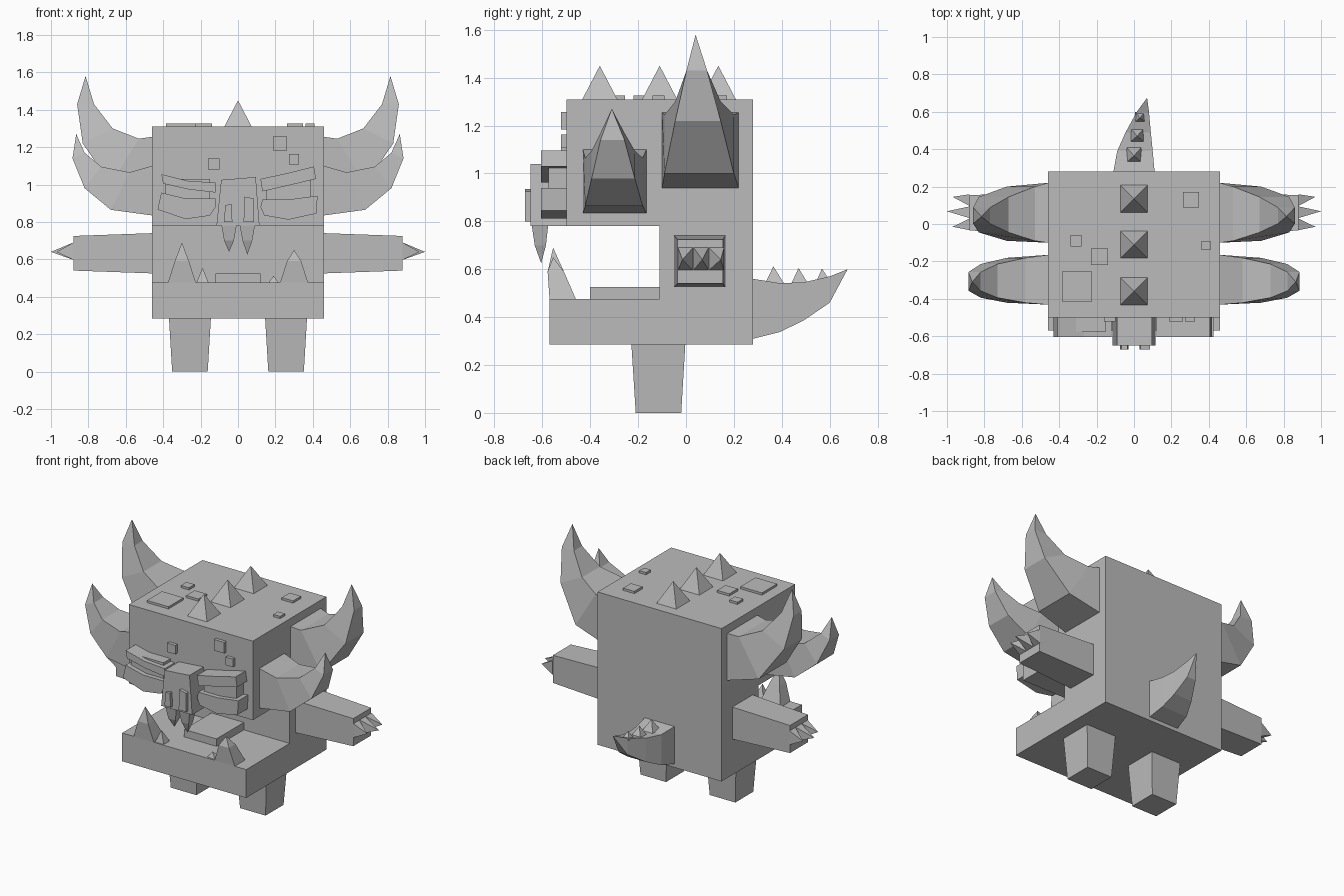
import bpy

if "Cube" in bpy.data.objects:
    bpy.data.objects.remove(bpy.data.objects["Cube"])

grey = bpy.data.materials.new("stone grey")
grey.diffuse_color = (0.5, 0.5, 0.5, 1)
grey.use_nodes = True
grey.node_tree.nodes["Principled BSDF"].inputs["Base Color"].default_value = grey.diffuse_color


def make(name, verts, faces):
    me = bpy.data.meshes.new(name)
    me.from_pydata(verts, [], faces)
    me.materials.append(grey)
    ob = bpy.data.objects.new(name, me)
    bpy.context.collection.objects.link(ob)
    # consistent outward normals
    import bmesh
    bm = bmesh.new()
    bm.from_mesh(me)
    bmesh.ops.recalc_face_normals(bm, faces=bm.faces)
    bm.to_mesh(me)
    bm.free()
    return ob


def loft(name, rings, tip=None):
    """Skin a list of equal-size rings; close with a cap or a point."""
    n = len(rings[0])
    verts = [v for r in rings for v in r]
    faces = [tuple(range(n))]
    for k in range(len(rings) - 1):
        for i in range(n):
            j = (i + 1) % n
            faces.append((k*n + i, k*n + j, k*n + n + j, k*n + n + i))
    last = (len(rings) - 1) * n
    if tip:
        verts.append(tip)
        faces += [(last + i, last + (i + 1) % n, len(verts) - 1) for i in range(n)]
    else:
        faces.append(tuple(range(last, last + n)))
    return make(name, verts, faces)


def rect(x0, x1, y0, y1, z):
    return [(x0, y0, z), (x1, y0, z), (x1, y1, z), (x0, y1, z)]


def box(name, x, y, z):
    return loft(name, [rect(*x, *y, z[0]), rect(*x, *y, z[1])])


def spike(name, x, y, z, h, tip):
    return loft(name, [rect(x - h, x + h, y - h, y + h, z)], tip)


def plate(name, outline, y0, y1):
    """Front-facing outline in x,z extruded along y."""
    return loft(name, [[(x, y, z) for x, z in outline] for y in (y0, y1)])


# Body with an open mouth, from a side profile
side = [(-.5, 1.31), (.28, 1.31), (.28, .285), (-.57, .285),
        (-.57, .475), (-.11, .475), (-.11, .78), (-.5, .78)]
loft("body", [[(x, y, z) for y, z in side] for x in (-.46, .46)])
box("tongue", (-.12, .12), (-.4, -.11), (.475, .525))

# Horn stations: outer x,z / inner x,z / half depth
big = [(.46, .94, .46, 1.255, .16), (.68, 1.0, .53, 1.245, .145),
       (.83, 1.22, .67, 1.30, .095), (.86, 1.43, .77, 1.43, .043)]
small = [(.46, .835, .46, 1.10, .133), (.68, .865, .58, 1.065, .12),
         (.82, .98, .73, 1.095, .09), (.885, 1.14, .82, 1.17, .05)]


def horn(name, s, stations, yb, yt, tip):
    rings = []
    for k, (ox, oz, ix, iz, h) in enumerate(stations):
        y = yb + (yt - yb) * k / len(stations)
        rings.append([(s*ox, y - h, oz), (s*ox, y + h, oz),
                      (s*ix, y + h, iz), (s*ix, y - h, iz)])
    loft(name, rings, (s*tip[0], yt, tip[1]))


for s, tag in ((-1, "left"), (1, "right")):
    horn(tag + "_back_horn", s, big, .06, .04, (.815, 1.58))
    horn(tag + "_front_horn", s, small, -.298, -.31, (.865, 1.27))
    # Tapered leg
    loft(tag + "_leg", [rect(s*.257 - .095, s*.257 + .095, -.21, -.02, 0),
                        rect(s*.257 - .112, s*.257 + .112, -.228, -.003, .285)])
    # Arm with three claws
    loft(tag + "_arm", [
        [(s*x, a, c), (s*x, b, c), (s*x, b, d), (s*x, a, d)]
        for x, a, b, c, d in ((.46, -.05, .165, .525, .74), (.88, -.035, .155, .54, .725))])
    for y, ty, tx in ((-.002, -.015, .97), (.063, .068, 1.0), (.128, .145, .97)):
        x = s * .88
        loft(tag + "_claw", [[(x, y - .031, .597), (x, y + .031, .597),
                              (x, y + .031, .69), (x, y - .031, .69)]], (s*tx, ty, .64))
    # Eye bar between brow and cheek
    box(tag + "_eye", sorted((s*.15, s*.39)), (-.575, -.5), (.9, 1.03))

# Brows and cheeks
plate("left_brow", [(-.41, 1.055), (-.27, 1.02), (-.12, 1.01), (-.12, .957),
                    (-.27, .975), (-.40, 1.005)], -.605, -.5)
plate("right_brow", [(.12, 1.03), (.26, 1.06), (.406, 1.096), (.417, 1.03),
                     (.27, .995), (.13, .963)], -.605, -.5)
plate("left_cheek", [(-.41, .957), (-.28, .925), (-.12, .925), (-.12, .88),
                     (-.15, .834), (-.28, .815), (-.43, .866)], -.605, -.5)
plate("right_cheek", [(.13, .92), (.27, .92), (.425, .94), (.42, .845),
                      (.27, .812), (.14, .835), (.12, .88)], -.605, -.5)

# Nose, nostrils and upper fangs
plate("nose", [(-.09, 1.025), (.095, 1.04), (.115, .78), (-.115, .78)], -.65, -.5)
plate("left_nostril", [(-.075, .8), (-.03, .8), (-.035, .895), (-.068, .89)], -.672, -.65)
plate("right_nostril", [(.03, .8), (.085, .8), (.085, .925), (.035, .935)], -.672, -.65)
for x, tz in ((-.048, .64), (.05, .625)):
    loft("upper_fang", [rect(x - .042, x + .042, -.645, -.575, .79),
                        rect(x - .026, x + .026, -.632, -.585, .70)], (x, -.605, tz))

# Lower tusks and small teeth
for x, tz in ((-.30, .69), (.30, .65)):
    loft("lower_tusk", [rect(x - .075, x + .075, -.57, -.46, .475),
                        rect(x - .038, x + .038, -.578, -.51, .59)], (x, -.555, tz))
spike("left_small_tooth", -.19, -.53, .475, .032, (-.19, -.54, .555))
spike("right_small_tooth", .19, -.53, .475, .027, (.19, -.54, .512))

# Spikes along the crown
for y in (.135, -.11, -.36):
    spike("crown_spike", 0, y, 1.31, .073, (0, y, 1.45))

# Raised square patches on the crown and forehead
for x, y, h in ((.305, .13, .042), (.385, -.115, .025), (-.31, -.09, .03),
                (-.185, -.175, .045), (-.305, -.335, .08)):
    box("crown_patch", (x - h, x + h), (y - h, y + h), (1.31, 1.325))
for x, z, h in ((.225, 1.22, .037), (.30, 1.135, .027), (-.13, 1.11, .03)):
    box("forehead_patch", (x - h, x + h), (-.522, -.5), (z - h, z + h))

# Curved tail: y, left x, right x, bottom z, top z
tail = [(.28, -.11, .11, .31, .56), (.39, -.09, .1, .337, .542),
        (.49, -.045, .09, .385, .545), (.60, .015, .08, .46, .57)]
loft("tail", [[(a, y, c), (b, y, c), (b, y, d), (a, y, d)]
              for y, a, b, c, d in tail], (.07, .675, .60))
for x, y, z, h, t in ((0, .37, .54, .04, .612), (.017, .475, .54, .035, .605),
                      (.032, .573, .555, .026, .603)):
    spike("tail_spike", x, y, z, h, (x, y - .005, t))
